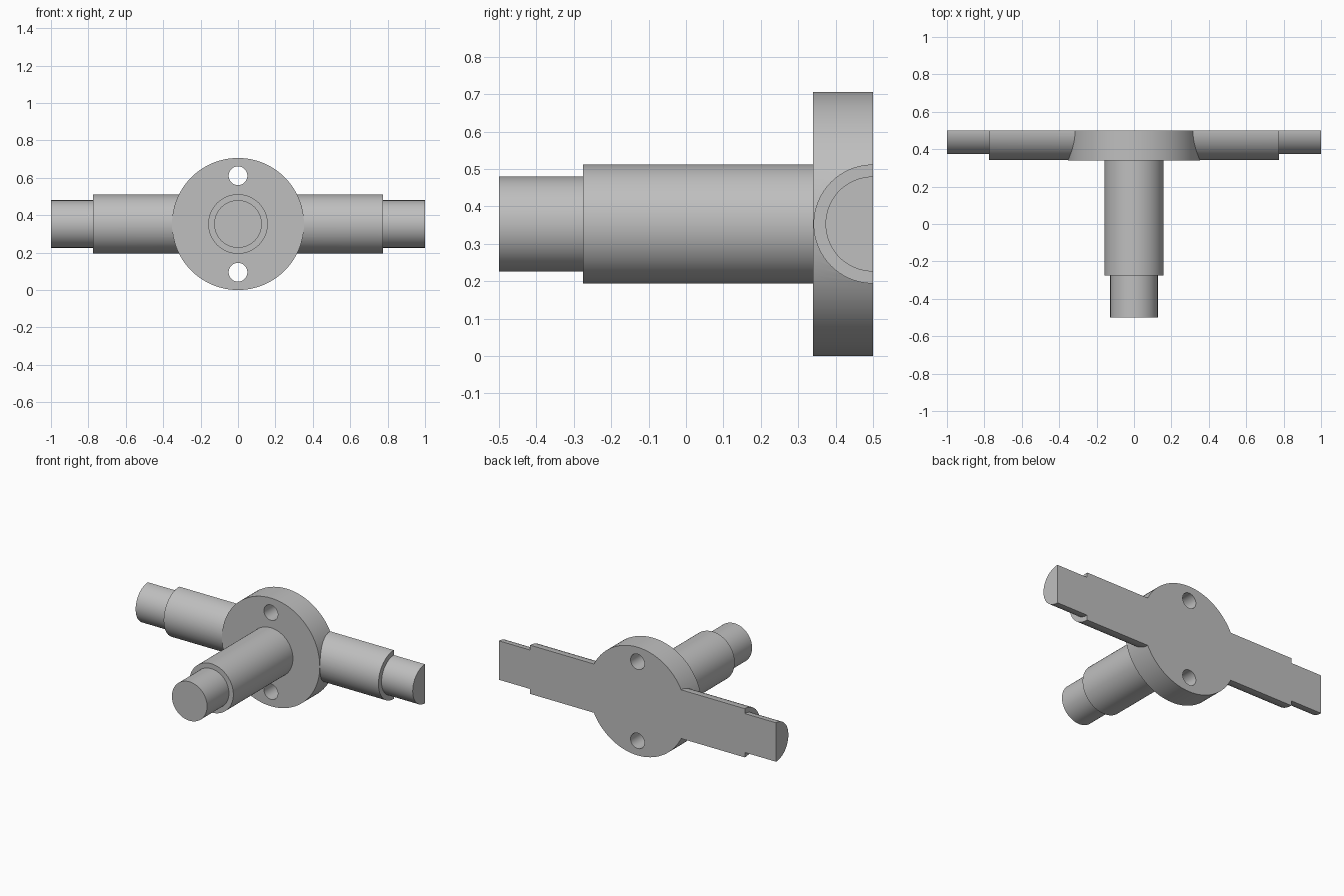
import bpy, math
from mathutils import Matrix, Vector

cube = bpy.data.objects.get("Cube")
if cube:
    bpy.data.objects.remove(cube, do_unlink=True)

AXIS_Z = 0.353     # height of every shaft axis
BACK_Y = 0.5       # flat back plane
SEGMENTS = 96

steel = bpy.data.materials.new("light grey steel")
steel.use_nodes = True
colour = (0.52, 0.52, 0.52, 1)
steel.diffuse_color = colour
steel.node_tree.nodes["Principled BSDF"].inputs["Base Color"].default_value = colour


def turned(name, profile, axis, centre):
    """Closed solid of revolution from (distance, radius) points along an axis."""
    turn = Vector((0, 0, 1)).rotation_difference(Vector(axis)).to_matrix().to_4x4()
    place = Matrix.Translation(centre) @ turn
    verts, faces = [], []
    for along, radius in profile:
        for i in range(SEGMENTS):
            a = math.tau * i / SEGMENTS
            verts.append(place @ Vector((radius * math.cos(a), radius * math.sin(a), along)))
    for ring in range(len(profile) - 1):
        for i in range(SEGMENTS):
            a, b = ring * SEGMENTS + i, ring * SEGMENTS + (i + 1) % SEGMENTS
            faces.append((a, b, b + SEGMENTS, a + SEGMENTS))
    faces.append(tuple(reversed(range(SEGMENTS))))
    faces.append(tuple(range(len(verts) - SEGMENTS, len(verts))))
    mesh = bpy.data.meshes.new(name)
    mesh.from_pydata(verts, [], faces)
    mesh.materials.append(steel)
    obj = bpy.data.objects.new(name, mesh)
    bpy.context.collection.objects.link(obj)
    return obj


def combine(target, tool, operation):
    """Apply a boolean and discard the tool."""
    mod = target.modifiers.new(operation.lower(), "BOOLEAN")
    mod.operation, mod.solver, mod.object = operation, "EXACT", tool
    bpy.ops.object.select_all(action="DESELECT")
    bpy.context.view_layer.objects.active = target
    target.select_set(True)
    bpy.ops.object.modifier_apply(modifier=mod.name)
    bpy.data.objects.remove(tool, do_unlink=True)


# Round flange with the stepped front spindle
body = turned("flange_with_spindles",
              [(-0.1, 0.353), (0.161, 0.353), (0.161, 0.159),
               (0.775, 0.159), (0.775, 0.127), (1.0, 0.127)],
              (0, -1, 0), (0, BACK_Y, AXIS_Z))

# Stepped cross shaft for the left and right arms
half = [(0.775, 0.159), (0.775, 0.127), (1.0, 0.127)]
shaft = turned("cross_shaft", [(-x, r) for x, r in reversed(half)] + half,
               (1, 0, 0), (0, BACK_Y, AXIS_Z))
combine(body, shaft, "UNION")

# Flat back, halving the arms
bpy.ops.mesh.primitive_cube_add(size=3, location=(0, BACK_Y + 1.5, AXIS_Z))
back_cutter = bpy.context.object
back_cutter.data.materials.append(steel)
combine(body, back_cutter, "DIFFERENCE")

# Bolt holes above and below the spindle
for side in (-1, 1):
    hole = turned("hole_cutter", [(-0.3, 0.05), (0.3, 0.05)],
                  (0, 1, 0), (0, BACK_Y, AXIS_Z + side * 0.258))
    combine(body, hole, "DIFFERENCE")

bpy.ops.object.select_all(action="DESELECT")
body.select_set(True)
bpy.context.view_layer.objects.active = body
bpy.ops.object.shade_smooth_by_angle(angle=math.radians(30))
